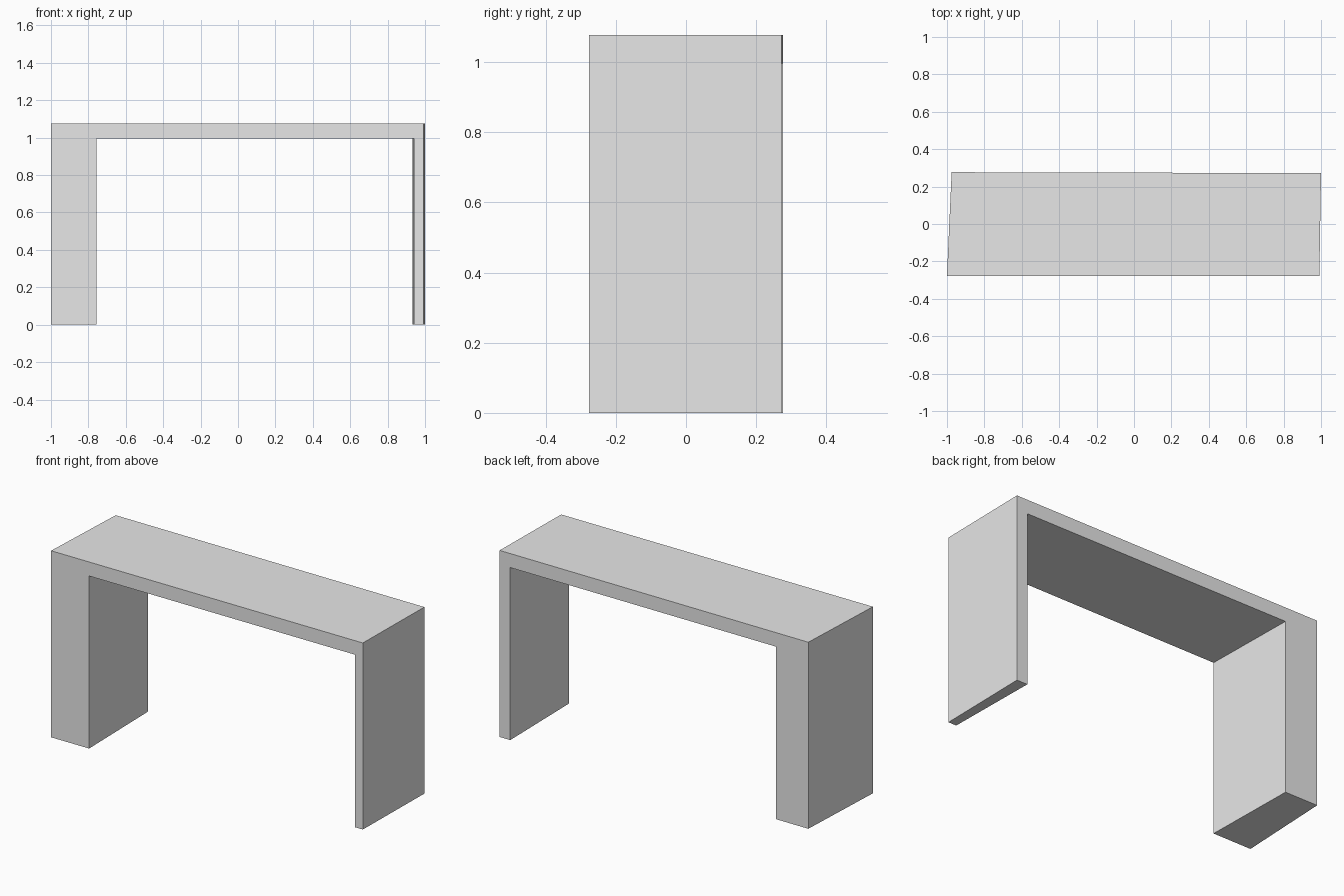
import bpy
import bmesh

cube = bpy.data.objects.get("Cube")
if cube:
    bpy.data.objects.remove(cube, do_unlink=True)

grey = bpy.data.materials.new("plain grey")
grey.use_nodes = True
colour = (0.8, 0.8, 0.8, 1)
grey.diffuse_color = colour
grey.node_tree.nodes["Principled BSDF"].inputs["Base Color"].default_value = colour

TOP, UNDER = 1.077, 0.996


def arch_outline(bm, outer_right, inner_right, inner_left, outer_left, y_right, y_left):
    """One upright U-shaped outline: thick right leg, thin left leg, slab across."""
    corners = [
        (outer_right, 0), (outer_right, TOP), (outer_left, TOP), (outer_left, 0),
        (inner_left, 0), (inner_left, UNDER), (inner_right, UNDER), (inner_right, 0),
    ]
    verts = []
    for x, z in corners:
        t = (x - outer_right) / (outer_left - outer_right)
        verts.append(bm.verts.new((x, y_right + (y_left - y_right) * t, z)))
    return verts


# Bench shell: slightly skewed front and back outlines bridged into one solid
bm = bmesh.new()
front = arch_outline(bm, -1.0, -0.757, 0.94, 0.991, -0.277, -0.277)
back = arch_outline(bm, -0.975, -0.767, 0.932, 1.0, 0.277, 0.272)
bm.faces.new(front)
bm.faces.new(back[::-1])
for i in range(len(front)):
    j = (i + 1) % len(front)
    bm.faces.new((front[i], front[j], back[j], back[i]))
bmesh.ops.recalc_face_normals(bm, faces=bm.faces[:])

mesh = bpy.data.meshes.new("bench_shell")
bm.to_mesh(mesh)
bm.free()
mesh.materials.append(grey)
bench = bpy.data.objects.new("bench_shell", mesh)
bpy.context.collection.objects.link(bench)
